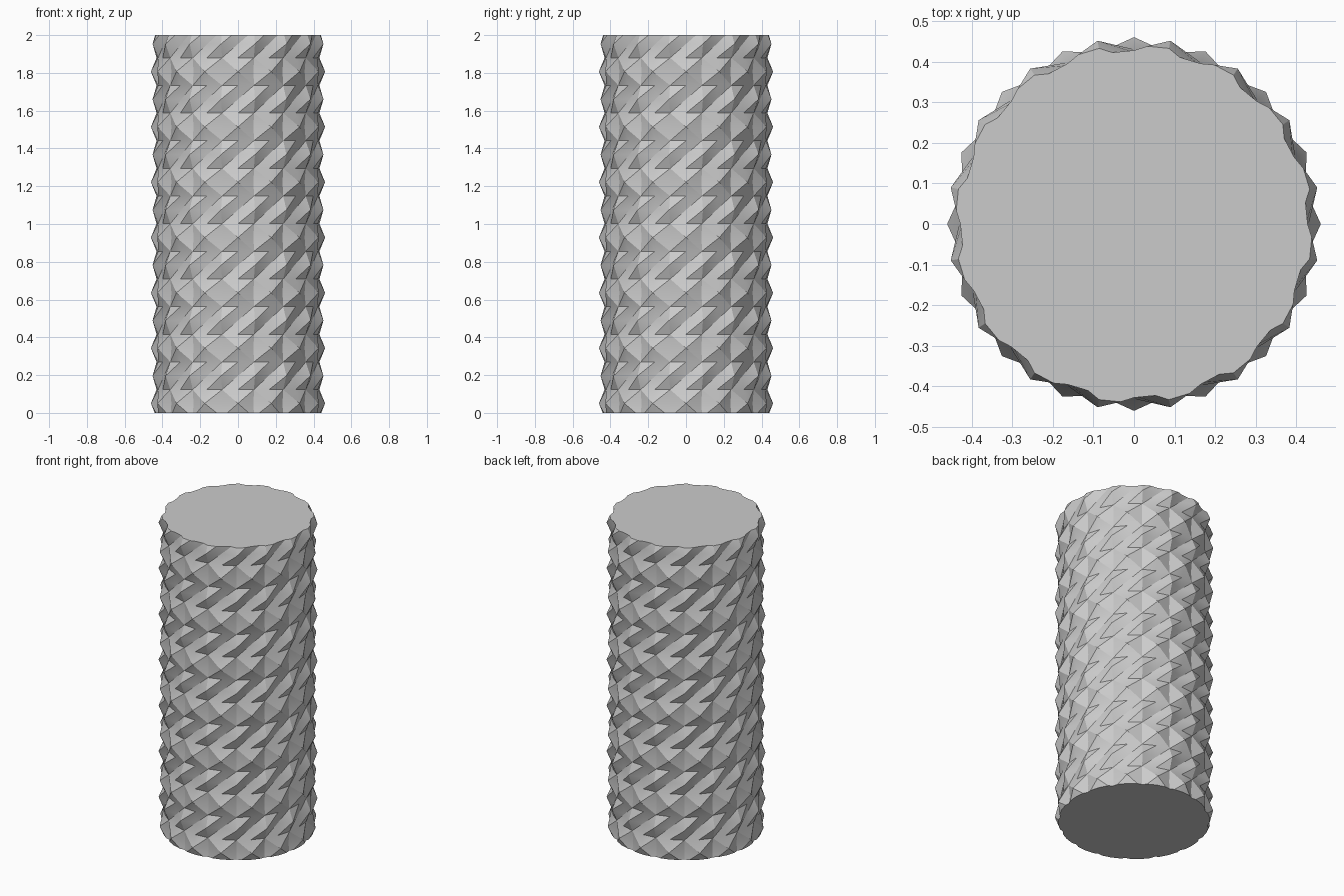
import bpy, bmesh, math

cube = bpy.data.objects.get("Cube")
if cube:
    bpy.data.objects.remove(cube, do_unlink=True)

SIDES = 32            # sixteen bumps per row, alternate rows staggered
STEP = 0.0732         # half the distance between bump rows
RINGS = 29
START = 0.05 - STEP
PEAK, VALLEY, MIDDLE = 0.461, 0.424, 0.431

grey = bpy.data.materials.new("plain grey")
grey.use_nodes = True
colour = (0.6, 0.6, 0.6, 1)
grey.diffuse_color = colour
grey.node_tree.nodes["Principled BSDF"].inputs["Base Color"].default_value = colour


def is_peak(ring, i):
    return ring % 2 == 1 and (i + (ring - 1) // 2) % 2 == 0


def radius(ring, i):
    if ring % 2 == 0:
        return MIDDLE
    return PEAK if is_peak(ring, i) else VALLEY


# Bumpy wall: rings of peaks and valleys with plain rings between
bm = bmesh.new()
rings = []
for k in range(RINGS):
    row = []
    for i in range(SIDES):
        a = math.tau * i / SIDES
        r = radius(k, i)
        row.append(bm.verts.new((r * math.cos(a), r * math.sin(a), START + k * STEP)))
    rings.append(row)

for k in range(RINGS - 1):
    bump_ring = k if k % 2 else k + 1
    hexagonal = bump_ring % 4 == 1
    for i in range(SIDES):
        j = (i + 1) % SIDES
        a, b = rings[k][i], rings[k][j]
        c, d = rings[k + 1][j], rings[k + 1][i]
        # Six-sided bumps on one row, swirled ridges on the next
        rising = is_peak(k, i) or is_peak(k + 1, j) if hexagonal else True
        triangles = ((a, b, c), (a, c, d)) if rising else ((a, b, d), (b, c, d))
        for tri in triangles:
            bm.faces.new(tri)

# Flat cuts at both ends, closed with caps
for z, direction in ((0, -1), (2, 1)):
    bmesh.ops.bisect_plane(bm, geom=bm.verts[:] + bm.edges[:] + bm.faces[:],
                           plane_co=(0, 0, z), plane_no=(0, 0, direction),
                           clear_outer=True)
    rim = [e for e in bm.edges if e.is_boundary
           and all(abs(v.co.z - z) < 0.0001 for v in e.verts)]
    bmesh.ops.contextual_create(bm, geom=rim)
bmesh.ops.recalc_face_normals(bm, faces=bm.faces[:])

mesh = bpy.data.meshes.new("textured_column")
bm.to_mesh(mesh)
bm.free()
mesh.materials.append(grey)
column = bpy.data.objects.new("textured_column", mesh)
bpy.context.collection.objects.link(column)
bpy.context.view_layer.objects.active = column
column.select_set(True)
bpy.ops.object.shade_smooth_by_angle(angle=math.radians(30))
